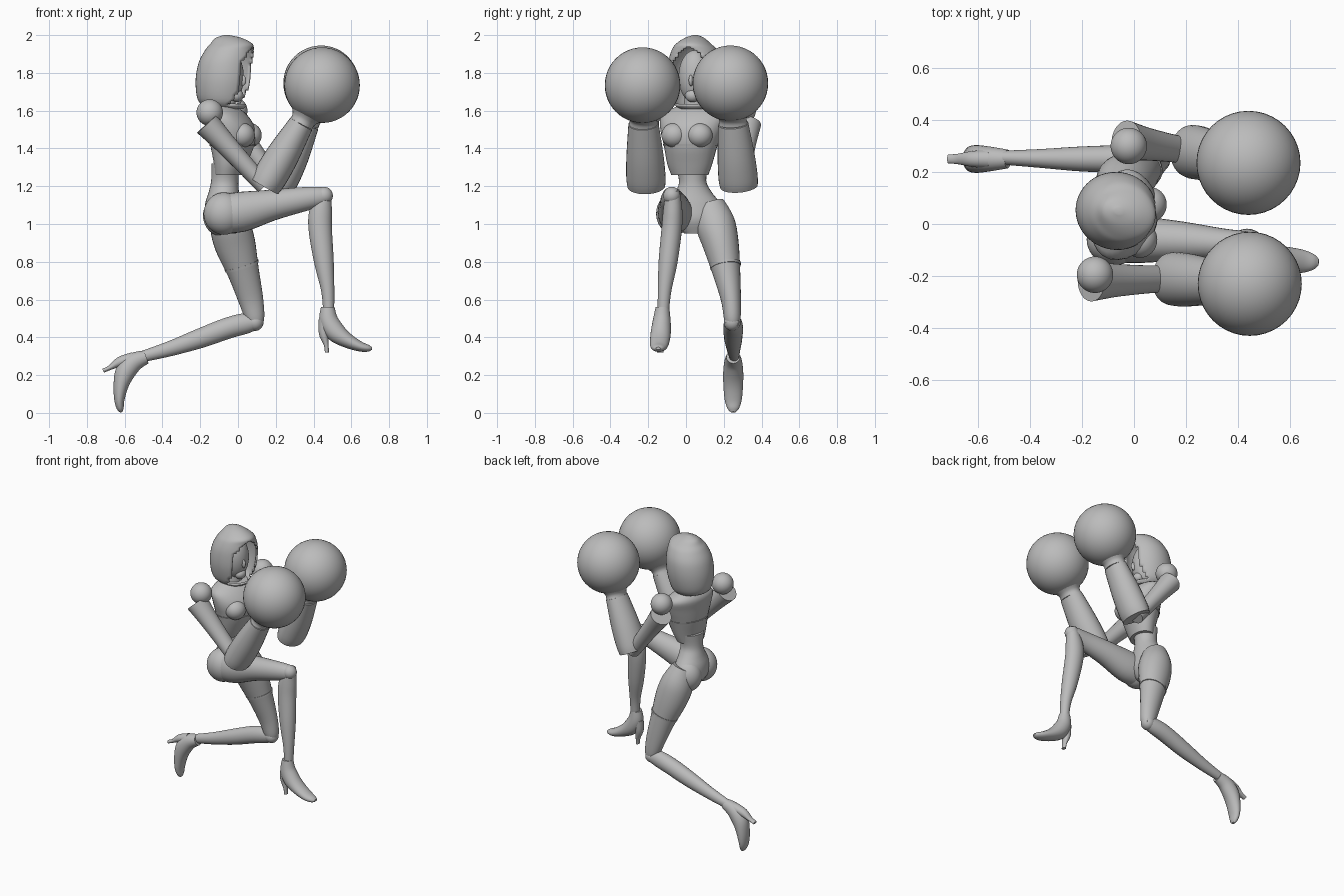
import bpy, bmesh, math
from mathutils import Vector, Matrix

if "Cube" in bpy.data.objects:
    bpy.data.objects.remove(bpy.data.objects["Cube"])

grey = bpy.data.materials.new("plain_grey")
grey.use_nodes = True
GREY = (0.5, 0.5, 0.5, 1)
grey.diffuse_color = GREY
grey.node_tree.nodes["Principled BSDF"].inputs["Base Color"].default_value = GREY

# The upper body is turned a little about the vertical axis
YAW = math.radians(-15)
FWD = Vector((math.cos(YAW), math.sin(YAW), 0))
LAT = Vector((-math.sin(YAW), math.cos(YAW), 0))
Y, Z = Vector((0, 1, 0)), Vector((0, 0, 1))


def finish(name, bm):
    bmesh.ops.recalc_face_normals(bm, faces=bm.faces)
    mesh = bpy.data.meshes.new(name)
    bm.to_mesh(mesh)
    bm.free()
    mesh.materials.append(grey)
    obj = bpy.data.objects.new(name, mesh)
    bpy.context.collection.objects.link(obj)
    bpy.ops.object.select_all(action='DESELECT')
    obj.select_set(True)
    bpy.context.view_layer.objects.active = obj
    bpy.ops.object.shade_smooth_by_angle(angle=math.radians(38))
    return obj


def spline(stations, steps):
    """Smoothly resample rows of numbers."""
    rows = [Vector(s) for s in stations]
    rows = [rows[0]] + rows + [rows[-1]]
    out = []
    for a, b, c, d in zip(rows, rows[1:], rows[2:], rows[3:]):
        for i in range(steps):
            t = i / steps
            out.append(b + (c - a) * (t / 2) + (a * 2 - b * 5 + c * 4 - d) * (t * t / 2)
                       + (b * 3 - a - c * 3 + d) * (t ** 3 / 2))
    return out + [rows[-1]]


def loft(name, stations, side=Y, axis=None, steps=4, sides=28, cut=None):
    """Oval rings (x, y, z, depth, width) joined along a path."""
    rows = spline(stations, steps)
    pts = [Vector(r[:3]) for r in rows]
    bm = bmesh.new()
    rings = []
    for i, r in enumerate(rows):
        t = axis or (pts[min(i + 1, len(pts) - 1)] - pts[max(i - 1, 0)]).normalized()
        u = side.cross(t).normalized()
        v = t.cross(u)
        angles = [2 * math.pi * k / sides for k in range(sides)]
        rings.append([bm.verts.new(pts[i] + u * r[3] * math.cos(a) + v * r[4] * math.sin(a))
                      for a in angles])
    for lo, hi in zip(rings, rings[1:]):
        for k in range(sides):
            n = (k + 1) % sides
            bm.faces.new((lo[k], lo[n], hi[n], hi[k]))
    bm.faces.new(rings[0])
    bm.faces.new(rings[-1])
    if cut:
        doomed = [f for f in bm.faces if cut(f.calc_center_median())]
        bmesh.ops.delete(bm, geom=doomed, context='FACES')
    return finish(name, bm)


def ball(name, centre, radii, turn=0.0):
    bm = bmesh.new()
    bmesh.ops.create_uvsphere(bm, u_segments=40, v_segments=24, radius=1)
    bm.transform(Matrix.Translation(centre) @ Matrix.Rotation(turn, 4, 'Z')
                 @ Matrix.Diagonal((*radii, 1)))
    return finish(name, bm)


# Hood with an arched opening
def in_opening(c):
    d = c - Vector((-0.065, 0.05, 0))
    arch = 0.105 * min(1, max(0, (1.94 - c.z) / 0.1)) ** 0.6
    return d.dot(FWD) > 0.02 and abs(d.dot(LAT)) < arch and c.z > 1.625


hood = loft("hood", [
    (-.06, .05, 1.61, .09, .085), (-.075, .05, 1.65, .135, .125), (-.07, .05, 1.75, .155, .148),
    (-.06, .05, 1.85, .15, .145), (-.045, .045, 1.92, .13, .12), (-.035, .04, 1.955, .112, .09),
    (-.05, .045, 1.985, .07, .05), (-.06, .05, 2.0, .015, .012)], LAT, Z, 5, 48, in_opening)
shell = hood.modifiers.new("thickness", 'SOLIDIFY')
shell.thickness = 0.012
shell.offset = -1

# Face and neck
head = Vector((-.045, .045, 1.78))
ball("face", head, (.075, .085, .14), YAW)
ball("nose", head + FWD * .07 - Z * .02, (.02, .012, .03), YAW)
ball("chin", head + FWD * .04 - Z * .1, (.035, .04, .035), YAW)
loft("neck", [(-.07, .045, 1.54, .06, .065), (-.065, .045, 1.7, .05, .05)])

# Torso
loft("chest", [
    (-.05, .02, 1.26, .07, .1), (-.04, .02, 1.32, .085, .122), (-.03, .025, 1.42, .115, .145),
    (-.035, .03, 1.51, .12, .17), (-.06, .04, 1.58, .10, .17), (-.075, .045, 1.625, .06, .09)], LAT, Z)
loft("chest_band", [(-.03, .025, 1.414, .118, .147), (-.03, .025, 1.424, .121, .15)], LAT, Z)
for s, label in ((1, "left"), (-1, "right")):
    ball(label + "_bust", Vector((-.03, .025, 1.47)) + FWD * .075 + LAT * s * .07,
         (.065, .068, .065), YAW)
loft("waist", [
    (-.065, .03, 1.32, .075, .09), (-.07, .035, 1.23, .072, .072), (-.075, .04, 1.17, .08, .095),
    (-.08, .045, 1.1, .095, .14), (-.075, .05, 1.02, .095, .13), (-.06, .05, .95, .05, .06)], Y, Z)
ball("left_buttock", (-.085, .11, 1.045), (.1, .09, .11))
ball("right_hip", (-.075, -.06, 1.055), (.107, .098, .112))

# Arms, gloves
ARMS = {
    "right": ((-.15, -.195, 1.59), (-.165, -.22, 1.53), (.14, -.21, 1.2), (.335, -.225, 1.53),
              (.445, -.23, 1.735)),
    "left": ((-.02, .3, 1.6), (-.03, .32, 1.53), (.215, .28, 1.2), (.365, .25, 1.53),
             (.44, .235, 1.745)),
}
for label, joints in ARMS.items():
    shoulder, top, elbow, wrist, glove = [Vector(p) for p in joints]
    ball(label + "_shoulder", shoulder, (.07, .07, .07))
    loft(label + "_upper_arm", [
        (*top, .07, .078), (*top.lerp(elbow, .3), .058, .064), (*top.lerp(elbow, .65), .05, .055),
        (*elbow, .045, .05)])
    loft(label + "_forearm", [
        (*elbow, .083, .1), (*elbow.lerp(wrist, .15), .09, .104), (*elbow.lerp(wrist, .5), .087, .098),
        (*wrist, .066, .08)])
    loft(label + "_glove_neck", [
        (*wrist, .064, .076), (*wrist.lerp(glove, .15), .07, .075), (*wrist.lerp(glove, .4), .12, .12)])
    ball(label + "_glove", glove, (.2, .2, .2))

# Right leg, raised to the front
loft("right_thigh", [
    (-.09, -.055, 1.05, .1, .09), (.02, -.06, 1.065, .106, .09), (.18, -.065, 1.1, .082, .075),
    (.34, -.075, 1.13, .065, .058), (.44, -.075, 1.145, .052, .046), (.475, -.075, 1.15, .035, .035)])
ball("right_knee", (.455, -.075, 1.15), (.047, .045, .047))
loft("right_shin", [
    (.465, -.07, 1.18, .03, .035), (.44, -.07, 1.08, .058, .05), (.435, -.075, .98, .062, .054),
    (.455, -.095, .8, .052, .05), (.475, -.113, .65, .035, .036), (.48, -.12, .54, .029, .03)])

# Left leg, kneeling to the back
loft("left_thigh", [
    (-.07, .12, 1.1, .075, .085), (-.045, .155, 1.0, .105, .105), (-.015, .185, .89, .108, .095),
    (.03, .215, .74, .083, .073), (.068, .238, .6, .066, .053), (.09, .245, .5, .05, .044),
    (.095, .245, .455, .03, .03)])
loft("stocking_top", [(.018, .208, .785, .094, .083), (.022, .21, .772, .092, .081)], steps=1)
ball("left_knee", (.09, .245, .48), (.045, .045, .046))
loft("left_shin", [
    (.12, .245, .48, .03, .035), (.05, .248, .475, .053, .046), (-.05, .25, .45, .056, .052),
    (-.2, .25, .395, .052, .048), (-.36, .252, .34, .04, .036), (-.5, .255, .3, .03, .027)])


# High-heeled shoes, drawn along the shin's own directions
def shoe(label, ankle, forward, down):
    o, f, d = Vector(ankle), Vector(forward), Vector(down)

    def rows(stations):
        return [(*(o + f * a + d * b), depth, width) for a, b, depth, width in stations]
    loft(label + "_shoe", rows([
        (0, -.01, .036, .036), (.005, .06, .05, .047), (.04, .12, .053, .053), (.1, .165, .04, .052),
        (.17, .198, .027, .045), (.215, .208, .018, .03), (.235, .208, .006, .012)]))
    loft(label + "_heel", rows([
        (-.012, .06, .036, .036), (-.02, .13, .027, .03), (-.008, .19, .013, .02), (-.004, .23, .011, .017)]))


shoe("right", (.475, -.125, .55), (1, -.05, 0), (0, -.05, -1))
shoe("left", (-.495, .25, .293), (.32, 0, -.947), (-.947, 0, -.32))
